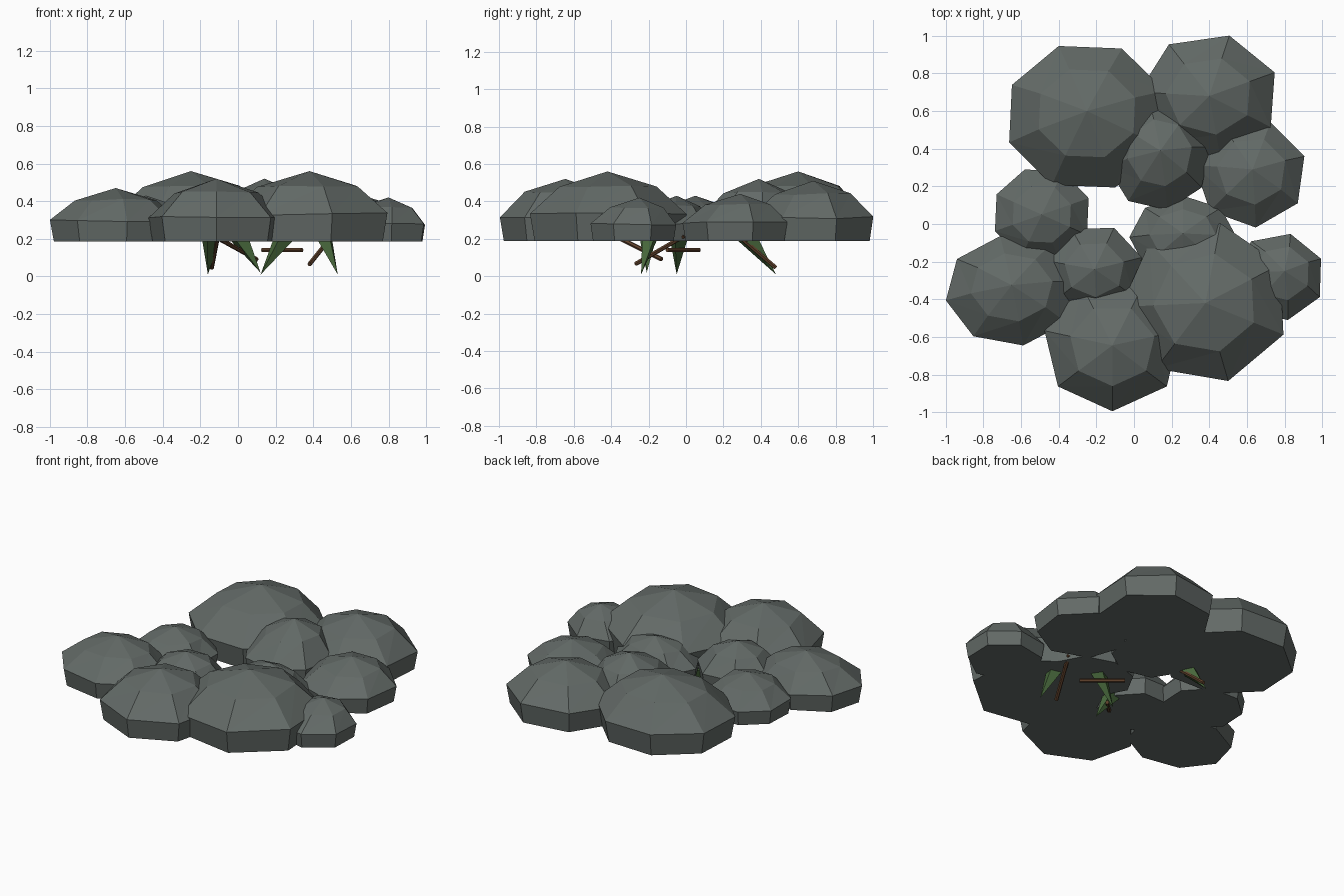
import bpy, math, random
from mathutils import Vector

if "Cube" in bpy.data.objects:
    bpy.data.objects.remove(bpy.data.objects["Cube"])

random.seed(4)


def material(name, rgb):
    m = bpy.data.materials.new(name)
    m.diffuse_color = (*rgb, 1)
    m.use_nodes = True
    m.node_tree.nodes["Principled BSDF"].inputs["Base Color"].default_value = m.diffuse_color
    return m


STONE = material("grey_stone", (0.125, 0.145, 0.136))
LEAF = material("leaf_green", (0.065, 0.14, 0.045))
WOOD = material("twig_brown", (0.12, 0.055, 0.025))


def add_mesh(name, verts, faces, mat):
    me = bpy.data.meshes.new(name)
    me.from_pydata(verts, [], faces)
    me.materials.append(mat)
    ob = bpy.data.objects.new(name, me)
    bpy.context.collection.objects.link(ob)
    return ob


def boulder(name, x, y, rx, ry, top, n, phase, ax=0, ay=0):
    """Flat-bottomed faceted dome: three rings and an apex."""
    base = 0.187
    h = top - base
    rings = [(0.94, 0.0), (1.0, 0.39), (0.62, 0.78)]
    verts, faces = [], []
    for k, (s, t) in enumerate(rings):
        for i in range(n):
            a = math.radians(phase) + math.tau * i / n
            j = random.uniform(-0.02, 0.02)
            f = 1.0 if k == 2 else 0.0
            verts.append((x + f * ax * 0.6 + rx * s * math.cos(a),
                          y + f * ay * 0.6 + ry * s * math.sin(a),
                          base + h * (t + (j if k else 0))))
    verts.append((x + ax, y + ay, top))
    for k in range(2):
        for i in range(n):
            j = (i + 1) % n
            a, b, c, d = k * n + i, k * n + j, (k + 1) * n + j, (k + 1) * n + i
            if k == 0:
                faces.append((a, b, c, d))
            else:
                faces += [(a, b, c), (a, c, d)]
    faces += [(2 * n + i, 2 * n + (i + 1) % n, 3 * n) for i in range(n)]
    faces.append(tuple(reversed(range(n))))
    return add_mesh(name, verts, faces, STONE)


def tapered(name, a, b, r1, r2, n, mat, phase=0.0):
    """Straight prism or spike from a to b."""
    a, b = Vector(a), Vector(b)
    q = (b - a).to_track_quat('Z', 'Y')
    angs = [phase + math.tau * i / n for i in range(n)]
    ring = [q @ Vector((math.cos(t), math.sin(t), 0)) for t in angs]
    verts = [a + v * r1 for v in ring]
    faces = [tuple(reversed(range(n)))]
    if r2 == 0:
        verts.append(b)
        faces += [(i, (i + 1) % n, n) for i in range(n)]
    else:
        verts += [b + v * r2 for v in ring]
        faces += [(i, (i + 1) % n, n + (i + 1) % n, n + i) for i in range(n)]
        faces.append(tuple(range(n, 2 * n)))
    return add_mesh(name, verts, faces, mat)


# Boulders: centre, radii, top height, sides, start angle, apex shift
boulder("boulder_back_left", -0.25, 0.57, 0.44, 0.40, 0.56, 8, 20, 0, 0.03)
boulder("boulder_back_right", 0.40, 0.68, 0.375, 0.335, 0.51, 7, 22)
boulder("boulder_back_middle", 0.13, 0.36, 0.28, 0.29, 0.52, 8, 10, 0.01, 0.03)
boulder("boulder_right_back", 0.62, 0.27, 0.30, 0.29, 0.44, 7, 18, 0.01, 0.02)
boulder("boulder_left", -0.49, 0.05, 0.265, 0.255, 0.43, 8, 20)
boulder("boulder_front_left", -0.65, -0.355, 0.355, 0.295, 0.47, 8, 10, 0, 0.03)
boulder("boulder_centre_left", -0.21, -0.24, 0.26, 0.24, 0.45, 7, 15)
boulder("boulder_centre_right", 0.26, -0.07, 0.285, 0.22, 0.43, 8, 0, 0, 0.02)
boulder("boulder_front_right", 0.38, -0.42, 0.45, 0.43, 0.56, 7, -23)
boulder("boulder_front", -0.115, -0.645, 0.37, 0.35, 0.52, 7, 270)
boulder("boulder_right_front", 0.77, -0.28, 0.245, 0.235, 0.42, 7, 24, 0.03, 0.03)

# Leaf spikes hanging under the boulders
for i, (base, tip) in enumerate([
        ((0.45, -0.19, 0.23), (0.53, -0.24, 0.01)),
        ((0.25, -0.04, 0.22), (0.12, -0.05, 0.01)),
        ((0.00, -0.20, 0.22), (0.12, -0.21, 0.02)),
        ((-0.145, 0.32, 0.22), (-0.16, 0.48, 0.01))]):
    tapered(f"leaf_spike_{i + 1}", base, tip, 0.055, 0, 4, LEAF, 0.4)

# Twigs
for i, (a, b) in enumerate([
        ((0.38, -0.27, 0.065), (0.50, -0.01, 0.215)),
        ((0.34, -0.10, 0.14), (0.13, 0.07, 0.14)),
        ((-0.10, -0.35, 0.20), (0.10, -0.13, 0.09)),
        ((-0.11, 0.30, 0.20), (-0.14, 0.48, 0.045))]):
    tapered(f"twig_{i + 1}", a, b, 0.012, 0.012, 6, WOOD)
